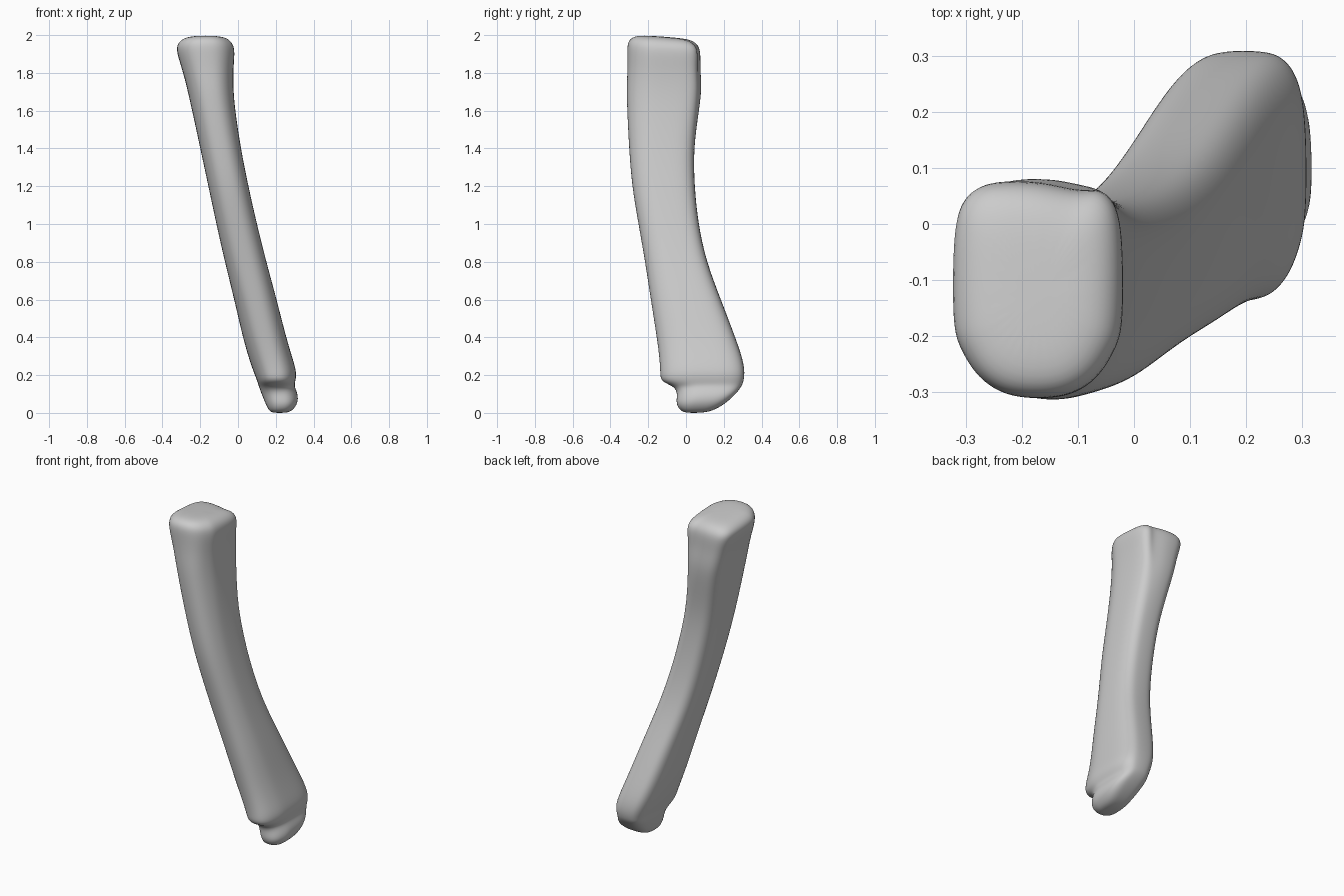
import bpy, bmesh, math

# Cross-sections along the bone: z, x min, x max, y min, y max
SECTIONS = [
    (0.00, 0.19, 0.25, 0.01, 0.07),
    (0.008, 0.165, 0.285, -0.03, 0.14),
    (0.05, 0.145, 0.318, -0.055, 0.21),
    (0.10, 0.125, 0.318, -0.045, 0.265),
    (0.14, 0.11, 0.298, -0.06, 0.295),
    (0.165, 0.103, 0.303, -0.135, 0.305),
    (0.21, 0.085, 0.312, -0.137, 0.312),
    (0.28, 0.06, 0.292, -0.14, 0.303),
    (0.40, 0.025, 0.255, -0.155, 0.262),
    (0.60, -0.02, 0.205, -0.187, 0.185),
    (0.80, -0.07, 0.15, -0.217, 0.108),
    (1.00, -0.115, 0.10, -0.252, 0.065),
    (1.20, -0.157, 0.055, -0.287, 0.045),
    (1.40, -0.20, 0.015, -0.302, 0.04),
    (1.60, -0.243, -0.015, -0.312, 0.07),
    (1.72, -0.27, -0.025, -0.315, 0.086),
    (1.82, -0.296, -0.025, -0.31, 0.077),
    (1.91, -0.326, -0.016, -0.312, 0.08),
    (1.955, -0.323, -0.025, -0.31, 0.068),
    (1.985, -0.285, -0.06, -0.28, 0.035),
    (1.992, -0.22, -0.12, -0.20, -0.04),
]
SEGMENTS = 32


def spow(v, e):
    return math.copysign(abs(v) ** e, v)


def ring(bm, z, x0, x1, y0, y1):
    """D-shaped section: squarish at the back, rounded at the front."""
    cx, cy, rx, ry = (x0 + x1) / 2, (y0 + y1) / 2, (x1 - x0) / 2, (y1 - y0) / 2
    top = max(0.0, min(1.0, (z - 1.5) / 0.4))
    verts = []
    for i in range(SEGMENTS):
        a = 2 * math.pi * i / SEGMENTS
        c, s = math.cos(a), math.sin(a)
        n = 2.4 + (0.9 + 0.9 * top) * max(0, min(1, 0.5 + s))
        x, y = cx + rx * spow(c, 2 / n), cy + ry * spow(s, 2 / n)
        # the head's upper face slopes down to the back
        slope = -0.08 * (y - cy) * max(0, (z - 1.88) / 0.12)
        # shallow hollow in the back edge below the head
        if s > 0:
            y -= 0.02 * top * math.exp(-((x - cx - 0.06) / 0.04) ** 2)
        verts.append(bm.verts.new((x, y, z + slope)))
    return verts


# Loft the shaft with both ends
bm = bmesh.new()
rings = [ring(bm, *s) for s in SECTIONS]
for lo, hi in zip(rings, rings[1:]):
    for i in range(SEGMENTS):
        j = (i + 1) % SEGMENTS
        bm.faces.new((lo[i], lo[j], hi[j], hi[i]))
bm.faces.new(rings[0][::-1])
bm.faces.new(rings[-1])
for f in bm.faces:
    f.smooth = True
mesh = bpy.data.meshes.new("long_bone")
bm.to_mesh(mesh)
bm.free()
bone = bpy.data.objects.new("long_bone", mesh)
bpy.context.collection.objects.link(bone)

# Round off the section steps
sub = bone.modifiers.new("smooth", 'SUBSURF')
sub.levels = sub.render_levels = 2
